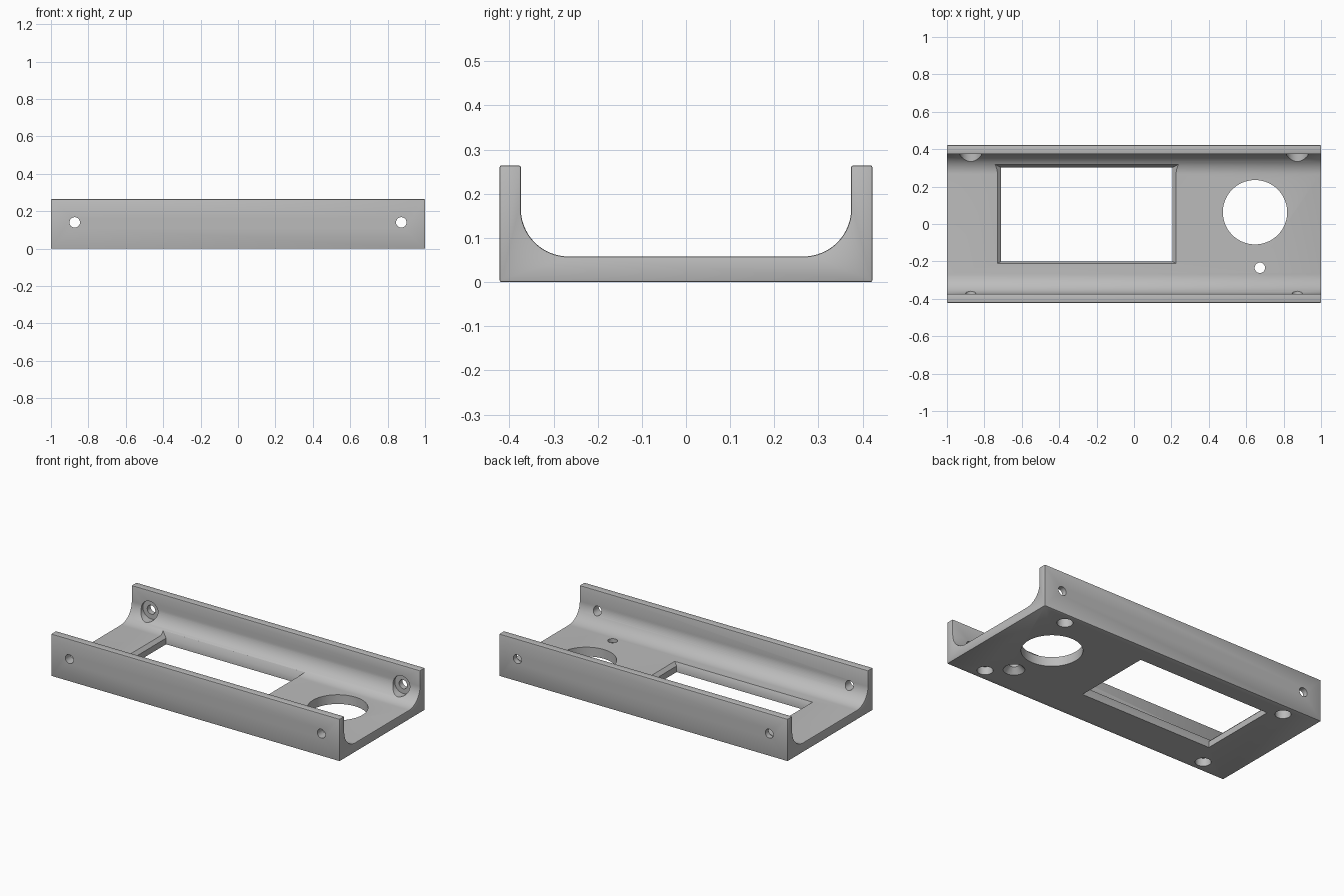
import bpy
import bmesh
import math
from mathutils import Matrix, Vector

old = bpy.data.objects.get("Cube")
if old:
    bpy.data.objects.remove(old, do_unlink=True)

grey = bpy.data.materials.new("plain grey")
grey.use_nodes = True
colour = (0.5, 0.5, 0.5, 1)
grey.diffuse_color = colour
grey.node_tree.nodes["Principled BSDF"].inputs["Base Color"].default_value = colour

HALF_W, WALL_Y, TOP, FLOOR, R = 0.422, 0.374, 0.264, 0.058, 0.108


def make_object(name, bm):
    bmesh.ops.recalc_face_normals(bm, faces=bm.faces)
    mesh = bpy.data.meshes.new(name)
    bm.to_mesh(mesh)
    bm.free()
    mesh.materials.append(grey)
    obj = bpy.data.objects.new(name, mesh)
    bpy.context.collection.objects.link(obj)
    return obj


# U-shaped channel: half profile with a round inner corner, mirrored, extruded along x
half = [(HALF_W, 0), (HALF_W, TOP), (WALL_Y, TOP)]
STEPS = 20
for i in range(STEPS + 1):
    a = math.radians(90) * i / STEPS
    half.append((WALL_Y - R + R * math.cos(a), FLOOR + R - R * math.sin(a)))
profile = half + [(-y, z) for y, z in reversed(half)]

bm = bmesh.new()
face = bm.faces.new([bm.verts.new((-1, y, z)) for y, z in profile])
ext = bmesh.ops.extrude_face_region(bm, geom=[face])
bmesh.ops.translate(bm, vec=(2, 0, 0),
                    verts=[v for v in ext["geom"] if isinstance(v, bmesh.types.BMVert)])
channel = make_object("channel_bracket", bm)

edge = channel.modifiers.new("softened edges", "BEVEL")
edge.width = 0.004
edge.segments = 2
edge.limit_method = "ANGLE"
edge.angle_limit = math.radians(40)


def cut(name, bm):
    cutter = make_object(name, bm)
    cutter.hide_render = True
    cutter.hide_viewport = False
    mod = channel.modifiers.new(name, "BOOLEAN")
    mod.operation = "DIFFERENCE"
    mod.solver = "EXACT"
    mod.object = cutter
    return cutter


def round_cut(name, start, end, r1, r2=None, sides=40):
    """Round or tapered cutter running from start to end."""
    start, end = Vector(start), Vector(end)
    axis = end - start
    turn = axis.to_track_quat("Z", "Y").to_matrix().to_4x4()
    bm = bmesh.new()
    bmesh.ops.create_cone(bm, cap_ends=True, segments=sides, radius1=r1,
                          radius2=r1 if r2 is None else r2, depth=axis.length,
                          matrix=Matrix.Translation((start + end) / 2) @ turn)
    return cut(name, bm)


cutters = []

# Display window, flared outward at the inner rim
bm = bmesh.new()
rings = []
for z, fx, fy in ((-0.1, 0, 0), (0.038, 0, 0), (0.118, 0.08, 0.04)):
    x0, x1, y0, y1 = -0.71 - fx, 0.205 + fx, -0.2 - fy, 0.302 + fy
    rings.append([bm.verts.new((x, y, z)) for x, y in
                  ((x0, y0), (x1, y0), (x1, y1), (x0, y1))])
bm.faces.new(rings[0])
bm.faces.new(rings[-1])
for low, high in zip(rings, rings[1:]):
    for i in range(4):
        j = (i + 1) % 4
        bm.faces.new((low[i], low[j], high[j], high[i]))
cutters.append(cut("window_cutter", bm))

# Large round opening and the small countersunk hole beside it
cutters.append(round_cut("dial_cutter", (0.647, 0.063, -0.1), (0.647, 0.063, 0.2),
                         0.172, sides=96))
cutters.append(round_cut("pin_cutter", (0.673, -0.234, -0.1), (0.673, -0.234, 0.2), 0.028))
cutters.append(round_cut("countersink_cutter", (0.673, -0.234, -0.01),
                         (0.673, -0.234, 0.035), 0.07, 0.027))

for side, sx in (("left", 1), ("right", -1)):
    x = 0.873 * sx
    # Screw holes through both walls, with a recess inside the back wall
    for end, sy in (("front", -1), ("back", 1)):
        cutters.append(round_cut(f"{side}_{end}_screw_cutter", (x, 0.3 * sy, 0.14),
                                 (x, 0.5 * sy, 0.14), 0.028))
        # Blind sockets under the base
        cutters.append(round_cut(f"{side}_{end}_socket_cutter", (0.79 * sx, 0.345 * sy, -0.1),
                                 (0.79 * sx, 0.345 * sy, 0.05), 0.045))
    cutters.append(round_cut(f"{side}_recess_cutter", (x, 0.25, 0.14), (x, 0.388, 0.14), 0.058))

# Bake the cuts, drop the cutters and smooth the curved faces
bpy.context.view_layer.update()
graph = bpy.context.evaluated_depsgraph_get()
baked = bpy.data.meshes.new_from_object(channel.evaluated_get(graph))
channel.modifiers.clear()
channel.data = baked
for cutter in cutters:
    bpy.data.objects.remove(cutter, do_unlink=True)

bpy.ops.object.select_all(action="DESELECT")
channel.select_set(True)
bpy.context.view_layer.objects.active = channel
bpy.ops.object.shade_smooth_by_angle(angle=math.radians(30))
